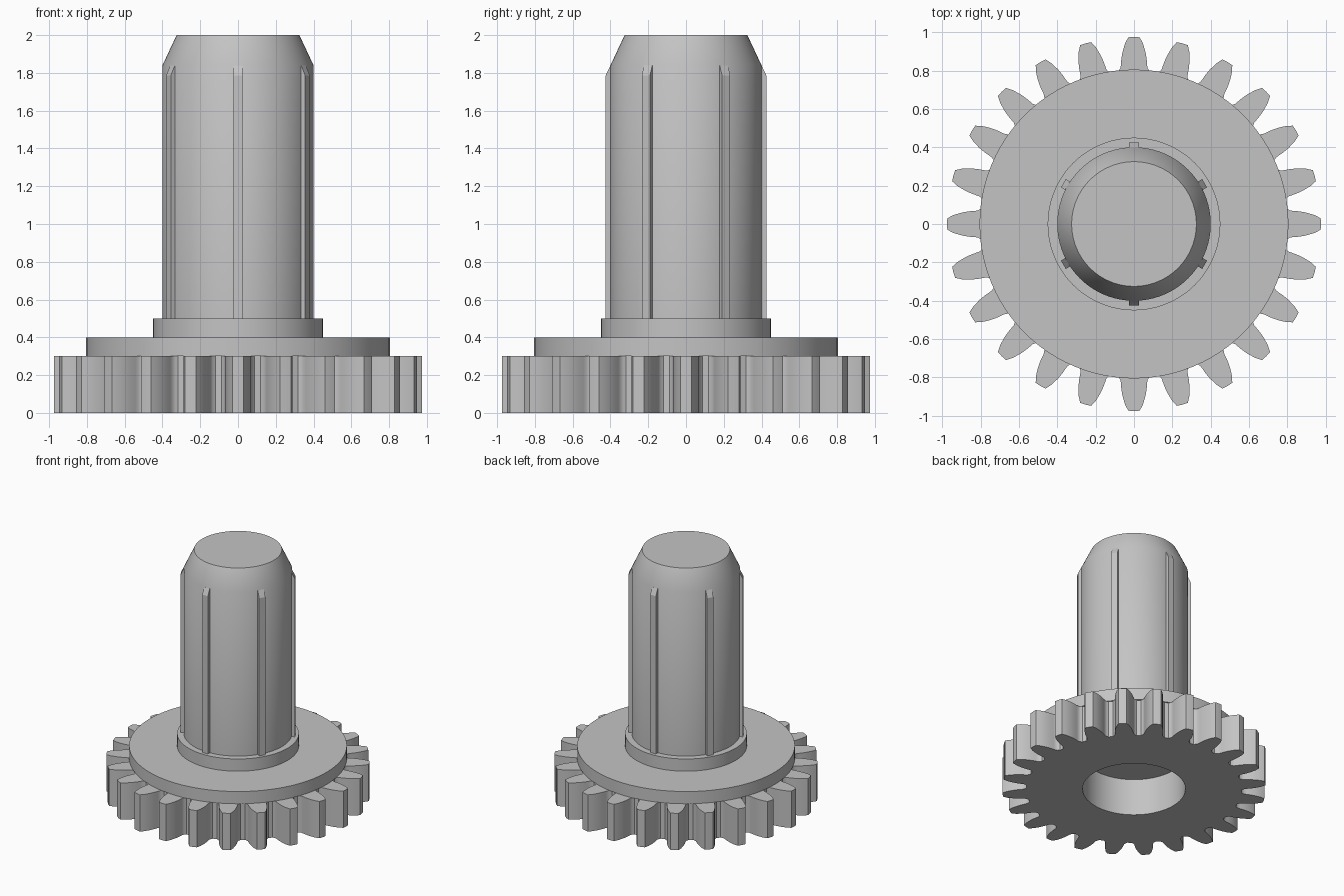
import bpy, bmesh, math

if "Cube" in bpy.data.objects:
    bpy.data.objects.remove(bpy.data.objects["Cube"])

TEETH = 24
HOLE_R, GEAR_H, ROOT_R = 0.38, 0.30, 0.79

steel = bpy.data.materials.new("grey_steel")
steel.diffuse_color = (0.55, 0.55, 0.55, 1)
steel.use_nodes = True
steel.node_tree.nodes["Principled BSDF"].inputs["Base Color"].default_value = steel.diffuse_color


def finish(name, bm, angle=30):
    """Turn a bmesh into a named object with smooth curves and sharp edges."""
    bmesh.ops.remove_doubles(bm, verts=bm.verts, dist=1e-5)
    mesh = bpy.data.meshes.new(name)
    bm.to_mesh(mesh)
    bm.free()
    mesh.materials.append(steel)
    obj = bpy.data.objects.new(name, mesh)
    bpy.context.collection.objects.link(obj)
    bpy.ops.object.select_all(action='DESELECT')
    obj.select_set(True)
    bpy.context.view_layer.objects.active = obj
    bpy.ops.object.shade_smooth_by_angle(angle=math.radians(angle))
    return obj


def polar(r, a, z):
    return (r * math.cos(a), r * math.sin(a), z)


def lathe(name, profile, segments=96):
    """Revolve (radius, height) points around z; radius 0 makes a cap."""
    bm = bmesh.new()
    rings = []
    for r, z in profile:
        if r == 0:
            rings.append([bm.verts.new((0, 0, z))] * segments)
        else:
            rings.append([bm.verts.new(polar(r, math.tau * j / segments, z))
                          for j in range(segments)])
    for a, b in zip(rings, rings[1:]):
        for j in range(segments):
            k = (j + 1) % segments
            bm.faces.new(dict.fromkeys((a[j], b[j], b[k], a[k])))
    return finish(name, bm)


# Shaft with tapered end, collar and round flange
lathe("shaft_and_flange", [
    (0, 2.0), (0.325, 2.0), (0.40, 1.84), (0.40, 0.50), (0.45, 0.50),
    (0.45, 0.40), (0.805, 0.40), (0.805, GEAR_H), (ROOT_R, GEAR_H)])

# Blind bore in the underside
lathe("bore", [(HOLE_R, 0), (HOLE_R, GEAR_H), (0, GEAR_H)])

# Toothed ring: half tooth as (half width, distance from axis), root to tip
half = [(0.088, ROOT_R), (0.077, 0.802), (0.070, 0.815), (0.068, 0.835),
        (0.066, 0.86), (0.060, 0.895), (0.047, 0.94), (0.030, 0.973)]
tooth = [(-x, y) for x, y in half] + [(0, 0.975)] + half[::-1]

bm = bmesh.new()
low, high, inner = [], [], []
for t in range(TEETH):
    top = []
    for x, y in tooth:
        a = math.tau * t / TEETH + math.atan2(x, y)
        r = math.hypot(x, y)
        low.append(bm.verts.new(polar(r, a, 0)))
        top.append(bm.verts.new(polar(r, a, GEAR_H)))
        inner.append(bm.verts.new(polar(HOLE_R, a, 0)))
    bm.faces.new(top)
    high += top
for i in range(len(low)):
    k = (i + 1) % len(low)
    bm.faces.new((low[i], low[k], high[k], high[i]))      # tooth flanks
    bm.faces.new((low[k], low[i], inner[i], inner[k]))    # underside
finish("gear_teeth", bm)

# Six narrow ribs along the shaft, following the taper at the top
rib = [(0.385, 0.50), (0.425, 0.50), (0.425, 1.787), (0.40, 1.84), (0.385, 1.84)]
bm = bmesh.new()
for n in range(6):
    a = math.radians(30 + 60 * n)
    c, s = math.cos(a), math.sin(a)
    sides = [[bm.verts.new((r * c - w * s, r * s + w * c, z)) for r, z in rib]
             for w in (-0.025, 0.025)]
    bm.faces.new(sides[0])
    bm.faces.new(sides[1][::-1])
    for i in range(len(rib)):
        k = (i + 1) % len(rib)
        bm.faces.new((sides[0][i], sides[1][i], sides[1][k], sides[0][k]))
bmesh.ops.recalc_face_normals(bm, faces=bm.faces)
finish("shaft_ribs", bm, 20)
